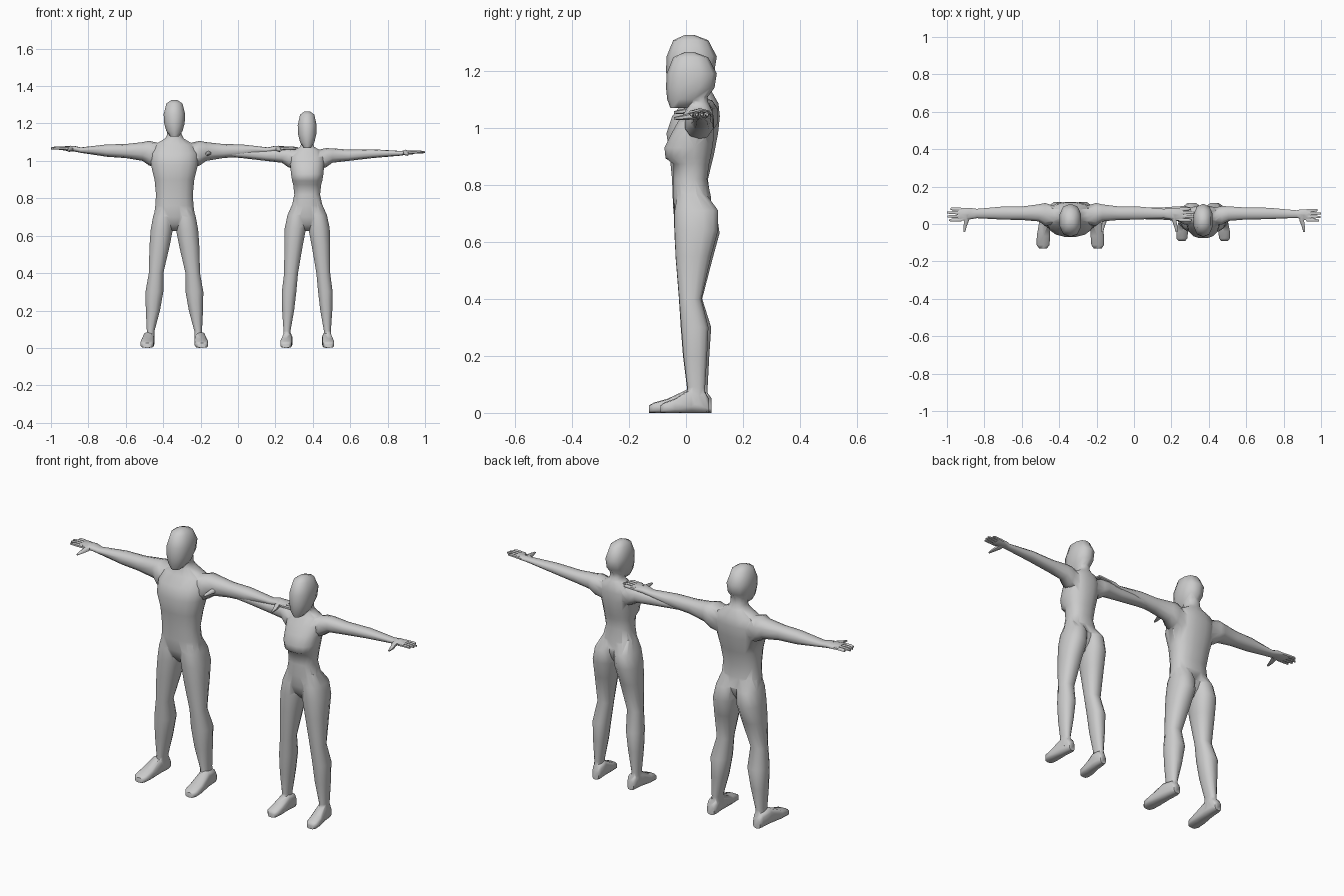
import bpy, bmesh
from math import sin, cos, pi, copysign
from mathutils import Vector as V


def power(a, p):
    return copysign(abs(a) ** p, a)


def loft(bm, rings, n=12, p=0.85):
    """Skin closed rings, each given as (centre, half-axis u, half-axis v)."""
    loops = []
    for c, u, v in rings:
        angles = [2 * pi * (i + 0.5) / n for i in range(n)]
        loops.append([bm.verts.new(V(c) + V(u) * power(cos(a), p) + V(v) * power(sin(a), p))
                      for a in angles])
    faces = [bm.faces.new((a[i], a[(i + 1) % n], b[(i + 1) % n], b[i]))
             for a, b in zip(loops, loops[1:]) for i in range(n)]
    faces += [bm.faces.new(loops[0][::-1]), bm.faces.new(loops[-1])]
    bmesh.ops.recalc_face_normals(bm, faces=faces)


def upright(x, rows):
    """Rows of (x offset, z, half width, front y, back y)."""
    return [((x + c, (f + b) / 2, z), (w, 0, 0), (0, (b - f) / 2, 0)) for c, z, w, f, b in rows]


def make(name, bm):
    me = bpy.data.meshes.new(name)
    bm.to_mesh(me)
    bm.free()
    ob = bpy.data.objects.new(name, me)
    bpy.context.collection.objects.link(ob)
    return ob


def figure(name, x, torso, head, leg, arm, foot, hand):
    core, extra = bmesh.new(), bmesh.new()
    # torso with neck, then head
    loft(core, upright(x, [(0, *r) for r in torso]), 16)
    top, hw = head
    loft(extra, upright(x, [(0, top - dz, w * hw, f, b) for dz, w, f, b in (
        (0.195, 0.40, -0.055, 0.02), (0.165, 0.76, -0.066, 0.07), (0.125, 0.95, -0.07, 0.10),
        (0.075, 1.0, -0.068, 0.108), (0.018, 0.75, -0.045, 0.078), (0, 0.28, -0.005, 0.03))]), 10)
    for s in (-1, 1):
        # leg
        loft(extra, upright(x, [(s * r[0], *r[1:]) for r in leg]), 12)
        # foot, heel to toe
        fx, fw, heel, toe = foot
        loft(extra, [((x + s * (fx + dx), heel + t * (toe - heel), h / 2), (w * fw, 0, 0), (0, 0, h / 2))
                     for t, w, h, dx in ((0, 0.55, 0.05, -0.008), (0.08, 0.75, 0.075, -0.008),
                                         (0.36, 0.8, 0.085, -0.004), (0.7, 1, 0.05, 0.002),
                                         (0.92, 0.95, 0.036, 0.004), (1, 0.6, 0.026, 0.004))], 10, 0.6)
        # arm running out to the palm
        loft(extra, [((x + s * d, (f + b) / 2, (lo + hi) / 2), (0, (b - f) / 2, 0), (0, 0, (hi - lo) / 2))
                     for d, lo, hi, f, b in arm], 10)
        # fingers
        root, tip, z, y0, step, size = hand
        for i, short in enumerate((0.012, 0.002, 0, 0.018)):
            y = y0 + i * step
            loft(extra, [((x + s * d, y + k * (i - 1.5), z + dz), (0, r, 0), (0, 0, r * 0.95))
                         for d, r, k, dz in ((root - 0.02, size, 0, 0), ((root + tip) / 2, size, 0.001, 0.002),
                                             (tip - short, size * 0.6, 0.002, 0))], 6, 1)
        # thumb
        loft(extra, [((x + s * d, y, z - dz), (r, 0, 0), (0, 0, r * 0.9))
                     for d, y, dz, r in ((root - 0.045, 0.05, 0, 0.016), (root - 0.045, 0.018, 0.005, 0.014),
                                         (root - 0.037, -0.012, 0.01, 0.010),
                                         (root - 0.033, -0.042, 0.013, 0.005))], 6, 1)
    body, parts = make(name, core), make(name + "_parts", extra)
    # weld everything into one skin
    mod = body.modifiers.new("union", 'BOOLEAN')
    mod.operation, mod.solver, mod.use_self, mod.object = 'UNION', 'EXACT', True, parts
    bpy.ops.object.select_all(action='DESELECT')
    bpy.context.view_layer.objects.active = body
    body.select_set(True)
    bpy.ops.object.modifier_apply(modifier=mod.name)
    bpy.data.objects.remove(parts)
    bpy.ops.object.shade_smooth_by_angle(angle=1.05)


# larger figure
figure("man", -0.34,
       torso=[(0.625, 0.02, 0.0, 0.05), (0.66, 0.07, -0.03, 0.075), (0.70, 0.112, -0.045, 0.09),
              (0.76, 0.104, -0.048, 0.085), (0.82, 0.10, -0.05, 0.078), (0.90, 0.108, -0.058, 0.098),
              (0.98, 0.128, -0.07, 0.114), (1.04, 0.13, -0.05, 0.12), (1.085, 0.11, -0.015, 0.115),
              (1.12, 0.05, 0.0, 0.095), (1.14, 0.04, 0.002, 0.085), (1.19, 0.038, 0.0, 0.08)],
       head=(1.325, 0.06),
       leg=[(0.05, 0.77, 0.045, -0.03, 0.07), (0.06, 0.70, 0.056, -0.045, 0.11),
            (0.068, 0.63, 0.061, -0.043, 0.12), (0.08, 0.54, 0.055, -0.038, 0.095),
            (0.098, 0.40, 0.04, -0.026, 0.058), (0.107, 0.30, 0.049, -0.02, 0.09),
            (0.115, 0.20, 0.039, -0.012, 0.083), (0.127, 0.09, 0.021, 0.002, 0.077),
            (0.13, 0.03, 0.022, 0.0, 0.078)],
       arm=[(0.06, 0.95, 1.09, 0.0, 0.09), (0.135, 0.975, 1.107, -0.012, 0.115),
            (0.17, 1.0, 1.1, 0.012, 0.107), (0.26, 1.015, 1.09, 0.02, 0.095),
            (0.36, 1.022, 1.088, 0.022, 0.095), (0.50, 1.043, 1.072, 0.03, 0.082),
            (0.535, 1.05, 1.08, 0.024, 0.087), (0.59, 1.055, 1.078, 0.014, 0.088),
            (0.602, 1.06, 1.076, 0.018, 0.084)],
       foot=(0.142, 0.037, 0.09, -0.13),
       hand=(0.60, 0.66, 1.067, 0.023, 0.0185, 0.0095))

# smaller figure
figure("woman", 0.37,
       torso=[(0.625, 0.02, 0.0, 0.05), (0.66, 0.07, -0.03, 0.075), (0.70, 0.10, -0.042, 0.09),
              (0.76, 0.083, -0.046, 0.088), (0.82, 0.07, -0.045, 0.075), (0.873, 0.076, -0.045, 0.082),
              (0.893, 0.082, -0.073, 0.087), (0.93, 0.088, -0.077, 0.094), (0.975, 0.092, -0.055, 0.10),
              (1.02, 0.095, -0.03, 0.10), (1.055, 0.075, -0.005, 0.095), (1.075, 0.038, 0.005, 0.085),
              (1.09, 0.033, 0.006, 0.078), (1.14, 0.032, 0.004, 0.074)],
       head=(1.265, 0.053),
       leg=[(0.045, 0.77, 0.035, -0.03, 0.07), (0.055, 0.71, 0.052, -0.042, 0.115),
            (0.063, 0.64, 0.059, -0.042, 0.115), (0.073, 0.55, 0.051, -0.038, 0.09),
            (0.086, 0.40, 0.038, -0.025, 0.055), (0.097, 0.30, 0.04, -0.018, 0.08),
            (0.102, 0.20, 0.033, -0.01, 0.075), (0.108, 0.09, 0.019, 0.004, 0.068),
            (0.11, 0.03, 0.02, 0.002, 0.068)],
       arm=[(0.04, 0.95, 1.055, 0.0, 0.085), (0.10, 0.965, 1.068, -0.005, 0.098),
            (0.135, 0.99, 1.067, 0.015, 0.096), (0.22, 1.0, 1.06, 0.022, 0.09),
            (0.35, 1.015, 1.062, 0.025, 0.088), (0.50, 1.028, 1.053, 0.032, 0.074),
            (0.525, 1.032, 1.056, 0.026, 0.08), (0.565, 1.035, 1.055, 0.014, 0.08),
            (0.575, 1.039, 1.053, 0.018, 0.077)],
       foot=(0.11, 0.032, 0.08, -0.09),
       hand=(0.572, 0.63, 1.046, 0.022, 0.0165, 0.0085))
